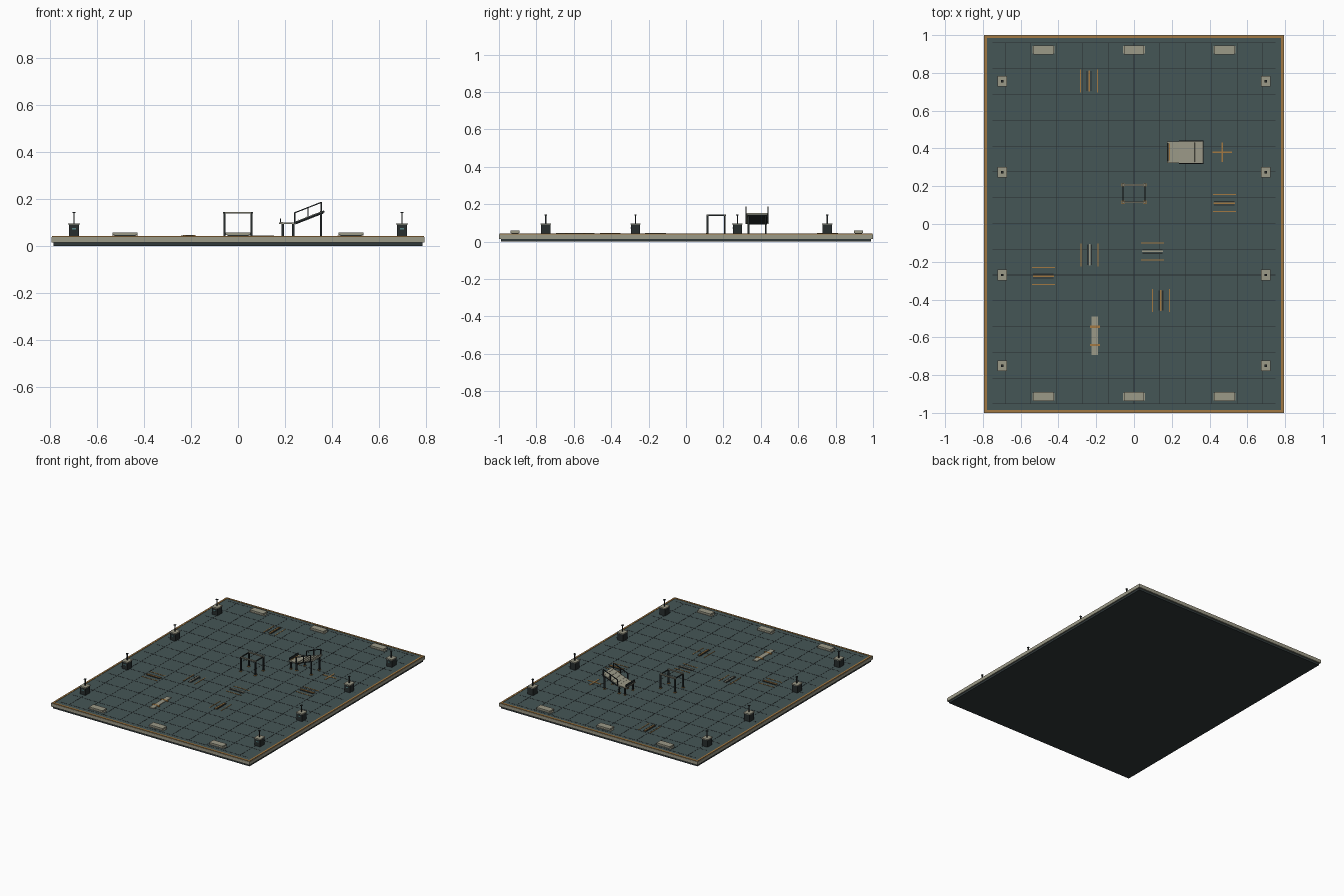
import bpy, math
from mathutils import Vector

if "Cube" in bpy.data.objects:
    bpy.data.objects.remove(bpy.data.objects["Cube"])


def mat(name, r, g, b):
    m = bpy.data.materials.new(name)
    m.diffuse_color = (r, g, b, 1)
    m.use_nodes = True
    m.node_tree.nodes["Principled BSDF"].inputs["Base Color"].default_value = m.diffuse_color
    return m


FLOOR = mat("slate teal", 0.060, 0.092, 0.094)
BEIGE = mat("warm stone", 0.33, 0.32, 0.245)
OCHRE = mat("ochre", 0.36, 0.19, 0.055)
DARK = mat("charcoal", 0.020, 0.026, 0.027)
BASE = mat("deep slate", 0.028, 0.038, 0.040)
TEAL = mat("panel teal", 0.09, 0.22, 0.23)


class Part:
    """Collects boxes into one mesh object of one colour."""

    def __init__(self, name, material):
        self.name, self.material, self.v, self.f = name, material, [], []

    def box(self, x, y, z0, sx, sy, h, tilt=0.0):
        n = len(self.v)
        c = Vector((x, y, z0 + h / 2))
        ct, st = math.cos(tilt), math.sin(tilt)
        for k in (-.5, .5):
            for i, j in ((-.5, -.5), (.5, -.5), (.5, .5), (-.5, .5)):
                px, pz = i * sx, k * h
                self.v.append(c + Vector((px * ct - pz * st, j * sy, px * st + pz * ct)))
        for q in ((3, 2, 1, 0), (4, 5, 6, 7), (0, 1, 5, 4), (1, 2, 6, 5), (2, 3, 7, 6), (3, 0, 4, 7)):
            self.f.append([n + i for i in q])
        return self

    def done(self):
        me = bpy.data.meshes.new(self.name)
        me.from_pydata(self.v, [], self.f)
        me.materials.append(self.material)
        bpy.context.collection.objects.link(bpy.data.objects.new(self.name, me))


TOP = 0.04  # floor height

# Platform: base, stone rim, floor plate, ochre edging
Part("platform_base", BASE).box(0, 0, 0, 1.57, 1.98, 0.016).done()
Part("platform_rim", BEIGE).box(0, 0, 0.015, 1.586, 2.0, 0.023).done()
Part("floor_plate", FLOOR).box(0, 0, 0.036, 1.57, 1.984, 0.004).done()
edge = Part("edge_trim", OCHRE)
for s in (-1, 1):
    edge.box(s * 0.784, 0, 0.037, 0.013, 1.99, 0.005)
    edge.box(0, s * 0.991, 0.037, 1.581, 0.013, 0.005)
edge.done()

# Floor joints
joints = Part("floor_joints", DARK)
for k in range(-5, 6):
    joints.box(k * 0.1365, 0.002, 0.039, 0.0028, 1.91, 0.0018)
for k in range(-7, 8):
    joints.box(0, k * 0.1365 + 0.003, 0.039, 1.50, 0.0028, 0.0018)
joints.done()

# Side bollards: box, cap, mast with small head
body, cap = Part("bollard_bodies", DARK), Part("bollard_caps", BEIGE)
mast, panel = Part("bollard_masts", DARK), Part("bollard_panels", TEAL)
for x in (-0.697, 0.697):
    for y in (-0.75, -0.27, 0.275, 0.755):
        body.box(x, y, TOP, 0.044, 0.050, 0.052)
        cap.box(x, y, 0.091, 0.050, 0.056, 0.006)
        mast.box(x, y, 0.096, 0.006, 0.006, 0.046)
        mast.box(x, y, 0.140, 0.013, 0.013, 0.005)
        panel.box(x, y - 0.0255, 0.070, 0.018, 0.002, 0.006)
for p in (body, cap, mast, panel):
    p.done()

# End benches
foot, slab = Part("bench_plinths", DARK), Part("bench_slabs", BEIGE)
for x in (-0.48, 0, 0.48):
    for y in (-0.914, 0.922):
        foot.box(x, y, TOP, 0.090, 0.036, 0.008)
        slab.box(x, y, 0.047, 0.106, 0.048, 0.011)
        slab.box(x, y, TOP, 0.116, 0.040, 0.003)
foot.done()
slab.done()

# Low floor markers: two outer strips and a raised middle bar
strip, bar = Part("marker_strips", OCHRE), Part("marker_bars", BEIGE)
slot = Part("marker_slots", DARK)
MARKERS = ((-0.238, 0.757, 1, 1), (-0.235, -0.163, 1, 0), (0.142, -0.405, 1, 1),
           (0.478, 0.110, 0, 1), (0.098, -0.145, 0, 0), (-0.480, -0.276, 0, 1))
for x, y, along_y, ochre in MARKERS:
    def lay(part, off, length, width, h):
        if along_y:
            part.box(x + off, y, TOP, width, length, h)
        else:
            part.box(x, y + off, TOP, length, width, h)
    for s in (-1, 1):
        lay(strip, s * 0.045, 0.122, 0.005, 0.002)
        lay(slot, s * 0.010, 0.108, 0.006, 0.003)
    lay(strip if ochre else bar, 0, 0.112, 0.008, 0.005)
for p in (strip, bar, slot):
    p.done()

# Low beam on two cross feet
Part("low_beam", BEIGE).box(-0.207, -0.592, 0.042, 0.034, 0.204, 0.004).done()
feet = Part("beam_feet", OCHRE)
for y in (-0.544, -0.640):
    feet.box(-0.207, y, TOP, 0.054, 0.012, 0.0068)
feet.done()

# Flat cross marker
Part("cross_marker", OCHRE).box(0.467, 0.38, TOP, 0.105, 0.009, 0.002).box(
    0.467, 0.38, TOP, 0.009, 0.105, 0.002).done()

# Open frame: four posts, ochre shoes, side bars and stone cross bars
post, shoe = Part("frame_posts", DARK), Part("frame_shoes", OCHRE)
lintel = Part("frame_lintels", BEIGE)
for y in (0.115, 0.207):
    for x in (-0.058, 0.058):
        post.box(x, y, TOP, 0.009, 0.009, 0.102)
        shoe.box(x, y, TOP, 0.015, 0.017, 0.004)
    lintel.box(0, y, 0.139, 0.126, 0.010, 0.007)
for x in (-0.058, 0.058):
    post.box(x, 0.161, 0.138, 0.007, 0.105, 0.006)
for p in (post, shoe, lintel):
    p.done()

# Raised ramp: flat landing, sloped deck, legs, rails
YC, SLOPE = 0.380, math.atan2(0.050, 0.128)
LEN = math.hypot(0.128, 0.050)
Part("ramp_landing", BEIGE).box(0.208, YC, 0.094, 0.066, 0.112, 0.007).done()
Part("ramp_deck", BEIGE).box(0.303, YC, 0.1205, LEN, 0.112, 0.007, SLOPE).done()
Part("ramp_underside", DARK).box(0.304, YC, 0.1155, LEN - 0.01, 0.104, 0.005, SLOPE).done()
cleats = Part("ramp_cleats", BEIGE)
for i in range(4):
    t = 0.15 + 0.24 * i
    cleats.box(0.239 + 0.128 * t, YC, 0.102 + 0.05 * t, 0.004, 0.105, 0.003, SLOPE)
cleats.done()
Part("landing_edge", OCHRE).box(0.187, YC, 0.1, 0.006, 0.09, 0.002).done()
legs, pads = Part("ramp_legs", DARK), Part("ramp_pads", OCHRE)
rails = Part("ramp_rails", DARK)
for s in (-1, 1):
    for x, h in ((0.190, 0.056), (0.235, 0.057), (0.352, 0.100)):
        legs.box(x, YC + s * 0.046, TOP, 0.009, 0.009, h)
        pads.box(x, YC + s * 0.046, TOP, 0.015, 0.016, 0.003)
    ry = YC + s * 0.0595
    for x in (0.241, 0.298, 0.354):
        rails.box(x, ry, 0.096 + (x - 0.239) * 0.39, 0.005, 0.005, 0.046)
    rails.box(0.298, ry, 0.1615, 0.124, 0.005, 0.005, SLOPE)
    rails.box(0.303, ry, 0.119, LEN, 0.004, 0.006, SLOPE)
rails.box(0.180, YC, 0.095, 0.005, 0.100, 0.023)
for p in (legs, pads, rails):
    p.done()
